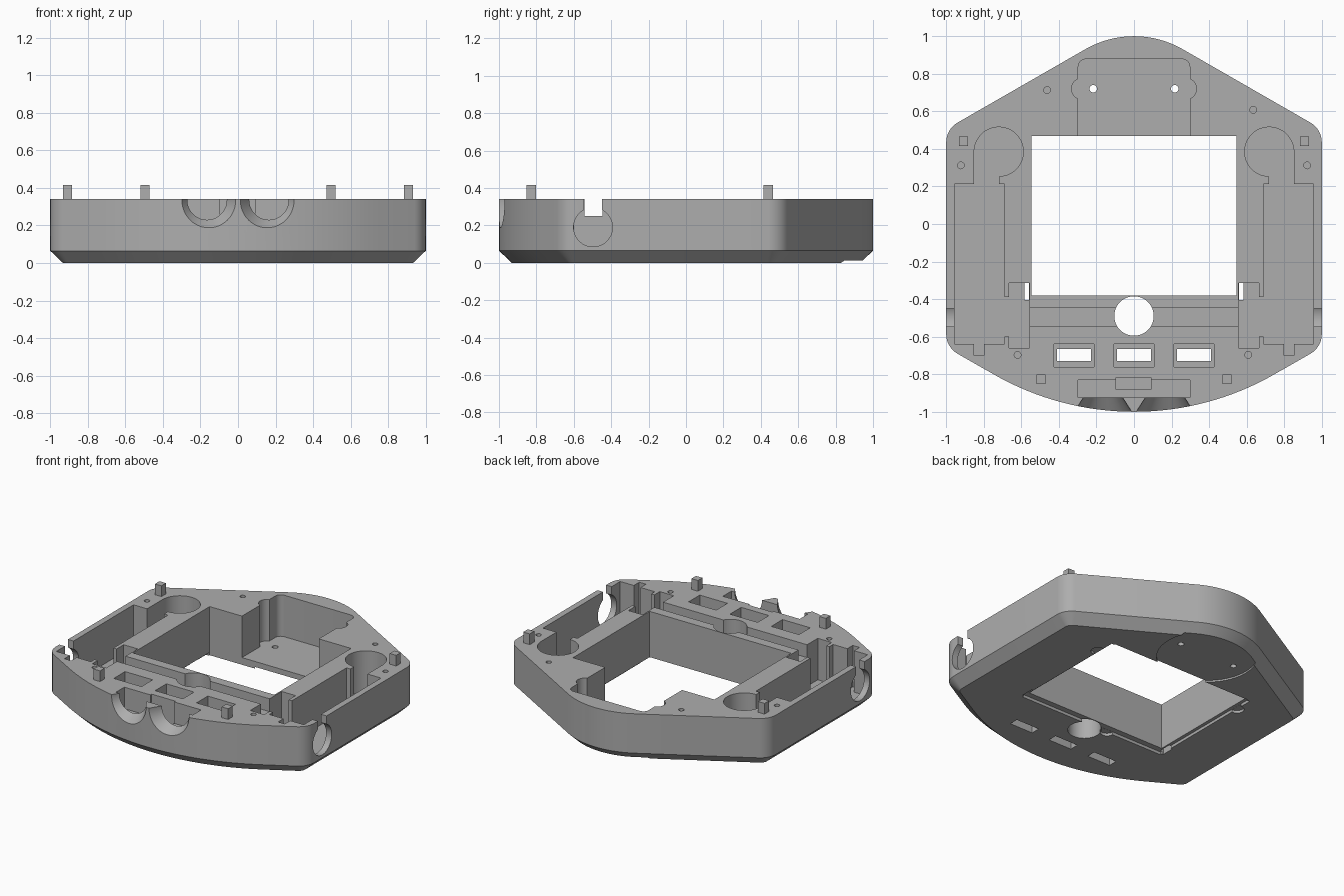
import bpy, bmesh, math
from mathutils import Vector, Matrix

if "Cube" in bpy.data.objects:
    bpy.data.objects.remove(bpy.data.objects["Cube"])

grey = bpy.data.materials.new("plain grey")
grey.use_nodes = True
grey.diffuse_color = (0.42, 0.42, 0.42, 1)
grey.node_tree.nodes["Principled BSDF"].inputs["Base Color"].default_value = (0.42, 0.42, 0.42, 1)

TOP, FLOOR = 0.34, 0.05
cutters = []


def make(name, bm):
    bmesh.ops.recalc_face_normals(bm, faces=bm.faces)
    mesh = bpy.data.meshes.new(name)
    bm.to_mesh(mesh)
    bm.free()
    mesh.materials.append(grey)
    obj = bpy.data.objects.new(name, mesh)
    bpy.context.collection.objects.link(obj)
    return obj


def loft(name, rings):
    """Closed solid through rings of equal point count."""
    bm = bmesh.new()
    vs = [[bm.verts.new(p) for p in ring] for ring in rings]
    n = len(vs[0])
    for a, b in zip(vs, vs[1:]):
        for i in range(n):
            bm.faces.new((a[i], a[(i + 1) % n], b[(i + 1) % n], b[i]))
    bm.faces.new(vs[0])
    bm.faces.new(vs[-1])
    return make(name, bm)


def cut(name, pts, z0, z1=0.5):
    obj = loft(name, [[(x, y, z) for x, y in pts] for z in (z0, z1)])
    obj.hide_render = True
    cutters.append(obj)


def rect(x0, x1, y0, y1):
    return [(x0, y0), (x1, y0), (x1, y1), (x0, y1)]


def arc(cx, cy, r, a0, a1, n):
    angles = [math.radians(a0 + (a1 - a0) * i / n) for i in range(n + 1)]
    return [(cx + r * math.cos(a), cy + r * math.sin(a)) for a in angles]


def disc(cx, cy, r, n=40):
    return arc(cx, cy, r, 0, 360, n)[:-1]


def cone_cut(name, centre, r1, r2, depth, axis):
    bm = bmesh.new()
    rot = Vector((0, 0, 1)).rotation_difference(Vector(axis)).to_matrix().to_4x4()
    bmesh.ops.create_cone(bm, cap_ends=True, segments=56, radius1=r1, radius2=r2,
                          depth=depth, matrix=Matrix.Translation(centre) @ rot)
    obj = make(name, bm)
    obj.hide_render = True
    cutters.append(obj)


# Body outline: bowed front, rounded sides, rounded back apex
R = 0.12
t = R * math.tan(math.radians(30))
front_y, back_y = -0.656, 0.505
outline = arc(0, 0.5, 1.5, -120, -60, 32)
outline += arc(1 - R, front_y + t, R, -60, 0, 10)
outline += arc(1 - R, back_y - t, R, 0, 60, 10)
outline += arc(0, 0.48, 0.52, 60, 120, 20)
outline += arc(R - 1, back_y - t, R, 120, 180, 10)
outline += arc(R - 1, front_y + t, R, 180, 240, 10)


def inset(pts, d):
    out = []
    for i, p in enumerate(pts):
        edge = Vector(pts[(i + 1) % len(pts)]) - Vector(pts[i - 1])
        out.append(Vector(p) + Vector((-edge.y, edge.x)).normalized() * d)
    return out


body = loft("case_body", [[(x, y, z) for x, y in ring] for ring, z in
                          ((inset(outline, 0.068), 0), (outline, 0.065), (outline, TOP))])

# Central window and the shallow seat around it underneath
cut("window_cut", rect(-0.547, 0.547, -0.38, 0.468), -0.1)
cut("window_seat_cut", rect(-0.57, 0.57, -0.42, 0.46), -0.1, 0.02)
cut("seat_ear_cut", disc(-0.13, -0.42, 0.045), -0.1, 0.019)

# Back bay with rounded corners, and the round seat beneath it
bay = [(-0.297, 0.4), (0.297, 0.4)] + arc(0.257, 0.838, 0.04, 0, 90, 8) + arc(-0.257, 0.838, 0.04, 90, 180, 8)
cut("back_bay_cut", bay, FLOOR)
cut("back_seat_cut", disc(0, 0.72, 0.32, 64), -0.1, 0.012)

# Cable channel with round through hole
cut("channel_cut", rect(-0.62, 0.62, -0.542, -0.447), 0.25)
cut("channel_hole_cut", disc(0, -0.49, 0.105, 48), -0.1)

# Front sensor bay
cut("sensor_bay_cut", rect(-0.297, 0.297, -0.925, -0.832), 0.19)
cut("sensor_wire_cut", rect(-0.095, 0.09, -0.88, -0.818), 0.1)

# Three stepped front windows
for x in (-0.32, 0, 0.32):
    cut("front_window_cut", rect(x - 0.107, x + 0.107, -0.762, -0.638), 0.06)
    cut("front_slot_cut", rect(x - 0.09, x + 0.09, -0.73, -0.666), -0.1)

# Features repeated on both sides
for s in (1, -1):
    pocket = [(0.957, -0.64), (0.957, 0.213), (0.852, 0.213), (0.852, 0.385)]
    pocket += arc(0.72, 0.385, 0.131, 0, 270, 36)[1:]
    pocket += [(0.72, 0.213), (0.69, 0.213), (0.69, -0.39), (0.665, -0.39), (0.665, -0.313),
               (0.557, -0.313), (0.557, -0.66), (0.665, -0.66), (0.665, -0.6), (0.69, -0.6),
               (0.69, -0.64), (0.8, -0.64), (0.8, -0.7), (0.852, -0.7), (0.852, -0.64)]
    cut("side_pocket_cut", [(s * x, y) for x, y in pocket], FLOOR)
    cut("wire_slot_cut", rect(*sorted((s * 0.559, s * 0.582)), -0.405, -0.315), -0.1, 0.2)
    cut("side_notch_cut", rect(*sorted((s * 0.9, s * 1.1)), -0.545, -0.45), 0.25)
    cone_cut("side_port_cut", (s, -0.497, 0.19), 0.104, 0.104, 0.16, (1, 0, 0))
    cone_cut("sensor_port_cut", (s * 0.165, -0.985, 0.335), 0.185, 0.102, 0.13, (0, 1, 0))
    cut("bay_lobe_cut", disc(s * 0.277, 0.72, 0.056), FLOOR)
    cut("bay_screw_cut", disc(s * 0.217, 0.72, 0.02, 20), -0.1, 0.2)
    cut("seat_ear_cut", disc(s * 0.575, 0.33, 0.045), -0.1, 0.019)

# Small blind screw holes in the top
for x, y in ((-0.463, 0.713), (0.635, 0.608), (-0.922, 0.312), (0.922, 0.312), (-0.62, -0.697), (0.608, -0.697)):
    cut("screw_cut", disc(x, y, 0.018, 20), 0.2)

# Carve the body, then drop the cutters
for c in cutters:
    mod = body.modifiers.new(c.name, 'BOOLEAN')
    mod.operation, mod.solver, mod.object = 'DIFFERENCE', 'EXACT', c
bpy.context.view_layer.update()
carved = bpy.data.meshes.new_from_object(body.evaluated_get(bpy.context.evaluated_depsgraph_get()))
body.modifiers.clear()
body.data = carved
for c in cutters:
    bpy.data.objects.remove(c)
carved.materials.clear()
carved.materials.append(grey)
for f in carved.polygons:
    f.material_index = 0

bpy.ops.object.select_all(action='DESELECT')
body.select_set(True)
bpy.context.view_layer.objects.active = body
bpy.ops.object.shade_smooth_by_angle(angle=math.radians(25))

# Square locating pegs
for x, y in ((0.908, 0.44), (0.495, -0.827)):
    for s, side in ((1, "left"), (-1, "right")):
        pts = rect(s * x - 0.025, s * x + 0.025, y - 0.025, y + 0.025)
        loft(("back_" if y > 0 else "front_") + side + "_peg",
             [[(px, py, z) for px, py in pts] for z in (TOP - 0.01, 0.415)])
